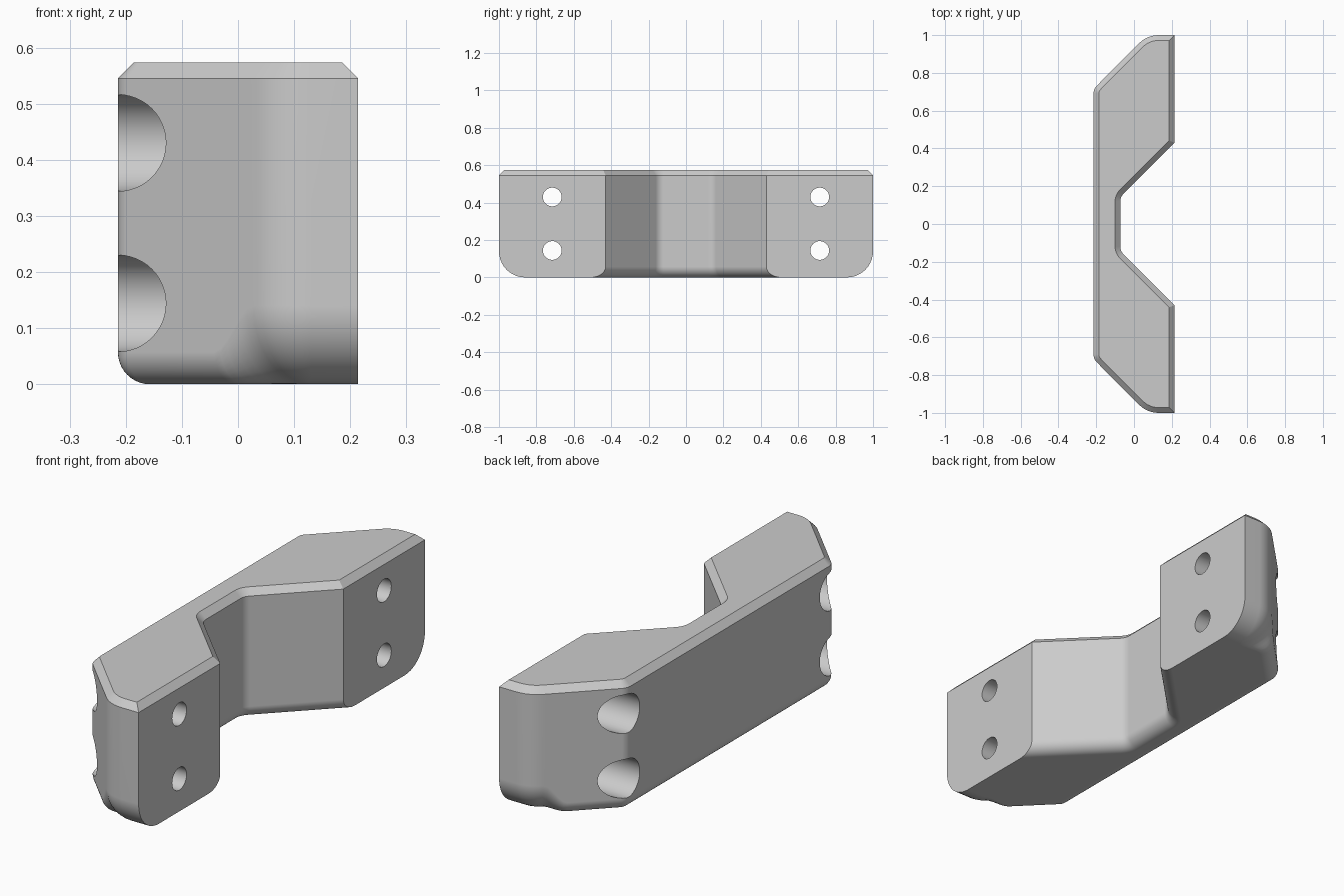
import bpy, bmesh, math
from mathutils import Vector

cube = bpy.data.objects.get("Cube")
if cube:
    bpy.data.objects.remove(cube)

HX, TOP, CHAMFER = 0.214, 0.573, 0.028
SMALL, LARGE = 0.057, 0.14          # bottom fillet radii
D = math.sqrt(0.5)

grey = bpy.data.materials.new("light_grey")
grey.use_nodes = True
colour = (0.6, 0.6, 0.6, 1)
grey.diffuse_color = colour
grey.node_tree.nodes["Principled BSDF"].inputs["Base Color"].default_value = colour


def station(p, top_dir, low_dir, radius):
    """Outline point with its inward directions and bottom fillet radius."""
    return (Vector(p), Vector(top_dir), Vector(low_dir), radius)


def rounded(corner, a0, a1, r, concave, fillet, steps=6):
    """Rounded plan corner whose outward normal turns from a0 to a1 degrees."""
    sign = -1 if concave else 1
    half = math.radians(abs(a1 - a0) / 2)
    mid = math.radians((a0 + a1) / 2)
    centre = Vector(corner) - sign * r / math.cos(half) * Vector((math.cos(mid), math.sin(mid)))
    out = []
    for i in range(steps + 1):
        a = math.radians(a0 + (a1 - a0) * i / steps)
        n = Vector((math.cos(a), math.sin(a)))
        out.append(station(centre + sign * r * n, -n, -n, fillet))
    return out


# Half of the plan outline, counter-clockwise
half = rounded((-0.072, 0.144), 0, -45, SMALL, True, SMALL)
miter = math.tan(math.radians(22.5))
half.append(station((HX, 0.43), (-1, miter), (0, 1 / D), SMALL))
half.append(station((HX, 1), (-1, -1), (0, -1), LARGE))
end = rounded((0.07, 1), 90, 135, 0.145, False, LARGE)
half += end
start = end[-1][0]
for i in range(1, 7):               # fillet shrinks along the slanted face
    t = i / 6
    s = t * t * (3 - 2 * t)
    half.append(station(start + Vector((-0.07, -0.07)) * t, (D, -D), (D, -D),
                        LARGE + (SMALL - LARGE) * s))
half += rounded((-HX, 0.715), 135, 180, SMALL, False, SMALL)


def flip(v):
    return Vector((v.x, -v.y))


outline = half + [(flip(p), flip(a), flip(b), r) for p, a, b, r in reversed(half)]

# Rings from the underside up to the chamfered top
STEPS = 10
rings = []
for k in range(STEPS + 1):
    a = math.pi / 2 * k / STEPS
    rings.append([(*(p + low * r * (1 - math.sin(a))), r * (1 - math.cos(a)))
                  for p, top, low, r in outline])
rings.append([(*p, TOP - CHAMFER) for p, top, low, r in outline])
rings.append([(*(p + top * CHAMFER), TOP) for p, top, low, r in outline])

bm = bmesh.new()
loops = [[bm.verts.new(c) for c in ring] for ring in rings]
count = len(outline)
for lower, upper in zip(loops, loops[1:]):
    for i in range(count):
        j = (i + 1) % count
        bm.faces.new((lower[i], lower[j], upper[j], upper[i]))
bm.faces.new(loops[-1])
bm.faces.new(loops[0][::-1])
bmesh.ops.remove_doubles(bm, verts=bm.verts, dist=0.0003)
bmesh.ops.recalc_face_normals(bm, faces=bm.faces)
mesh = bpy.data.meshes.new("bracket_body")
bm.to_mesh(mesh)
bm.free()
body = bpy.data.objects.new("bracket_body", mesh)
bpy.context.collection.objects.link(body)
mesh.materials.append(grey)


def bore(radius, x0, x1, y, z):
    """Cut a round hole along x."""
    bpy.ops.mesh.primitive_cylinder_add(vertices=48, radius=radius, depth=x1 - x0,
                                        location=((x0 + x1) / 2, y, z),
                                        rotation=(0, math.pi / 2, 0))
    cutter = bpy.context.object
    cutter.hide_render = True
    cutter.data.materials.append(grey)
    mod = body.modifiers.new("bore", "BOOLEAN")
    mod.operation, mod.solver, mod.object = "DIFFERENCE", "EXACT", cutter
    bpy.context.view_layer.objects.active = body
    bpy.ops.object.modifier_apply(modifier=mod.name)
    bpy.data.objects.remove(cutter)


# Bolt holes with wide recesses on the slanted corners
for y in (-0.715, 0.715):
    for z in (0.144, 0.43):
        bore(0.086, -0.4, 0.07, y, z)
        bore(0.05, 0.0, 0.4, y, z)

bpy.ops.object.select_all(action="DESELECT")
body.select_set(True)
bpy.context.view_layer.objects.active = body
bpy.ops.object.shade_smooth_by_angle(angle=math.radians(30))
weighted = body.modifiers.new("weighted_normals", "WEIGHTED_NORMAL")
weighted.keep_sharp = True
